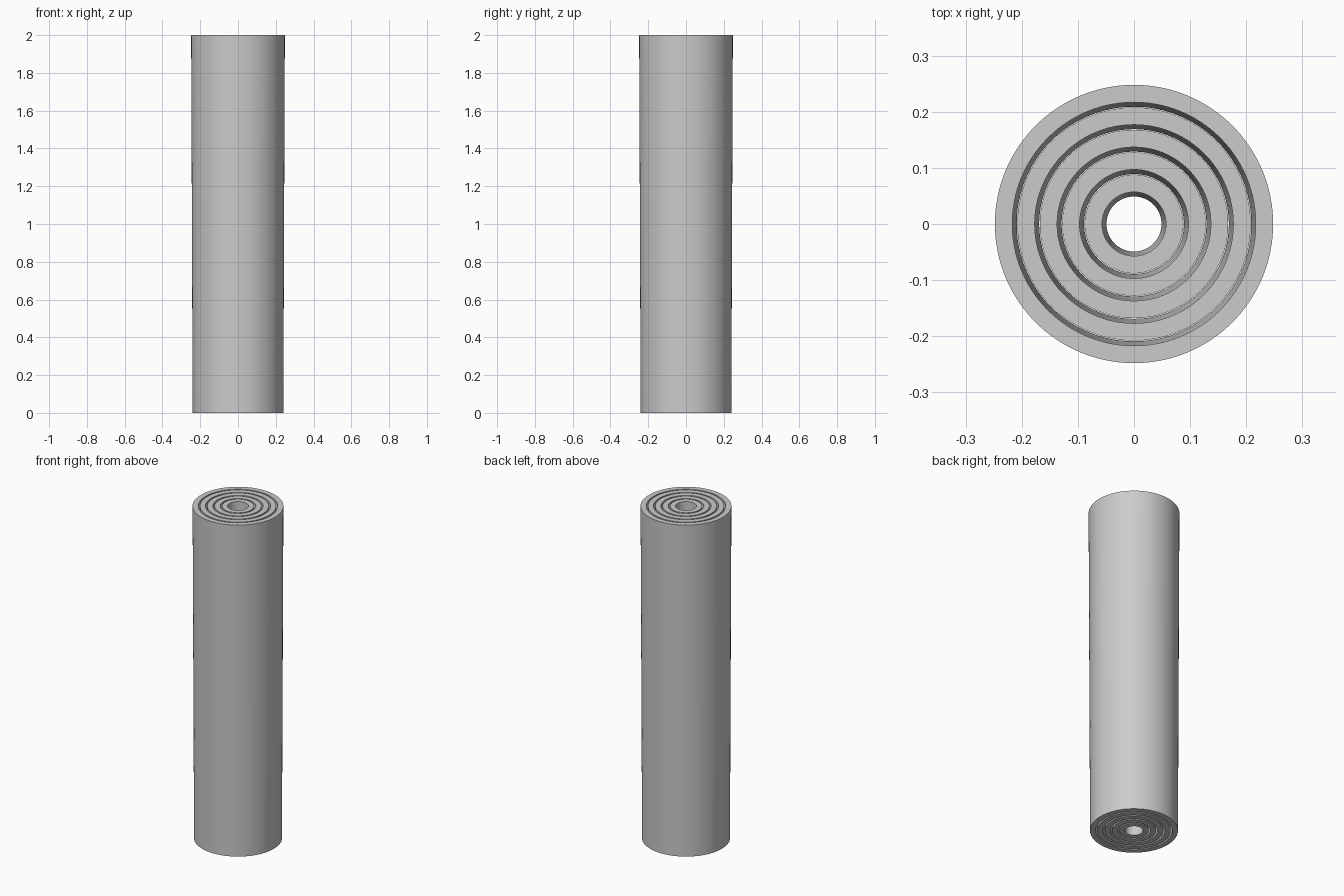
import bpy, bmesh
from math import cos, sin, tau

cube = bpy.data.objects.get("Cube")
if cube:
    bpy.data.objects.remove(cube, do_unlink=True)

SEGMENTS = 96
HEIGHT = 2.0
TAPER = 0.008      # radius lost from top to bottom
WALL = 0.031
SPACING = 0.04

grey = bpy.data.materials.new("plain_grey")
grey.use_nodes = True
colour = (0.6, 0.6, 0.6, 1)
grey.diffuse_color = colour
grey.node_tree.nodes["Principled BSDF"].inputs["Base Color"].default_value = colour


def tapered_tube(name, top_radius):
    """Open tube, slightly narrower at the bottom, spun from a four-point section."""
    inner = top_radius - WALL
    section = [(top_radius - TAPER, 0), (top_radius, HEIGHT),
               (inner, HEIGHT), (inner - TAPER, 0)]
    bm = bmesh.new()
    rings = []
    for r, z in section:
        rings.append([bm.verts.new((r * cos(tau * i / SEGMENTS), r * sin(tau * i / SEGMENTS), z))
                      for i in range(SEGMENTS)])
    for k, ring in enumerate(rings):
        above = rings[(k + 1) % len(rings)]
        for i in range(SEGMENTS):
            j = (i + 1) % SEGMENTS
            bm.faces.new((ring[i], ring[j], above[j], above[i]))
    bmesh.ops.recalc_face_normals(bm, faces=bm.faces)
    mesh = bpy.data.meshes.new(name)
    bm.to_mesh(mesh)
    bm.free()
    mesh.materials.append(grey)
    obj = bpy.data.objects.new(name, mesh)
    bpy.context.collection.objects.link(obj)
    bpy.ops.object.select_all(action='DESELECT')
    obj.select_set(True)
    bpy.context.view_layer.objects.active = obj
    bpy.ops.object.shade_smooth_by_angle(angle=0.5)
    return obj


# Nested telescoping sleeves, outermost first
names = ["outer_sleeve", "second_sleeve", "third_sleeve", "fourth_sleeve", "inner_sleeve"]
for n, name in enumerate(names):
    tapered_tube(name, 0.248 - n * SPACING)
